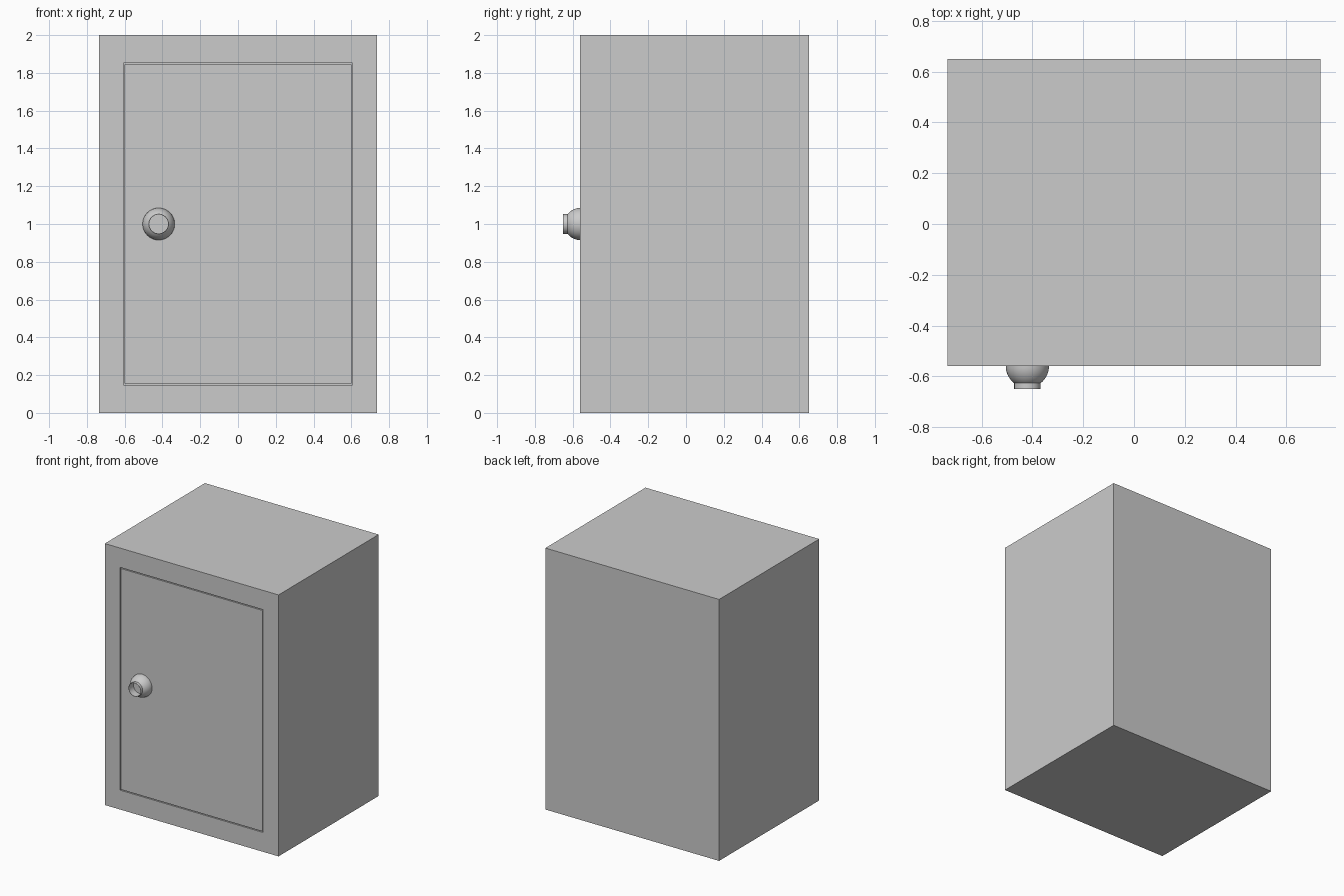
import bpy, bmesh, math

if "Cube" in bpy.data.objects:
    bpy.data.objects.remove(bpy.data.objects["Cube"])

FRONT, BACK = -0.56, 0.65


def make_object(name, bm):
    bmesh.ops.recalc_face_normals(bm, faces=bm.faces)
    mesh = bpy.data.meshes.new(name)
    bm.to_mesh(mesh)
    bm.free()
    obj = bpy.data.objects.new(name, mesh)
    bpy.context.collection.objects.link(obj)
    return obj


def box(lo, hi):
    bm = bmesh.new()
    bmesh.ops.create_cube(bm, size=1)
    for v in bm.verts:
        v.co = [(lo[i] + hi[i]) / 2 + v.co[i] * (hi[i] - lo[i]) for i in range(3)]
    return bm


# Cabinet with a door recess in the front
bm = box((-0.735, FRONT, 0), (0.735, BACK, 2))
front = min(bm.faces, key=lambda f: f.calc_center_median().y)
bmesh.ops.inset_region(bm, faces=[front], thickness=0.1)
for v in front.verts:
    v.co.x = math.copysign(0.605, v.co.x)
    v.co.z = 1 + math.copysign(0.852, v.co.z - 1)
walls = bmesh.ops.extrude_discrete_faces(bm, faces=[front])
bmesh.ops.translate(bm, verts=walls["faces"][0].verts, vec=(0, 0.12, 0))
make_object("cabinet", bm)

# Flush door, leaving a thin seam around it
make_object("door", box((-0.6, FRONT, 0.155), (0.6, FRONT + 0.1, 1.845)))

# Round lock: truncated dome with a thin open collar and recessed disc
R, r = 0.085, 0.052
end = math.acos(r / R)
profile = [(R * math.cos(end * i / 10), FRONT - R * math.sin(end * i / 10)) for i in range(11)]
profile += [(r, -0.65), (r - 0.002, -0.65), (r - 0.002, -0.592), (0, -0.592)]
bm = bmesh.new()
verts = [bm.verts.new((x, y, 0)) for x, y in profile]
edges = [bm.edges.new(pair) for pair in zip(verts, verts[1:])]
bmesh.ops.spin(bm, geom=verts + edges, cent=(0, 0, 0), axis=(0, 1, 0),
               angle=math.tau, steps=48)
bmesh.ops.remove_doubles(bm, verts=bm.verts, dist=0.0001)
knob = make_object("lock_knob", bm)
knob.location = (-0.42, 0, 1)
bpy.context.view_layer.objects.active = knob
knob.select_set(True)
bpy.ops.object.shade_smooth_by_angle(angle=math.radians(30))
